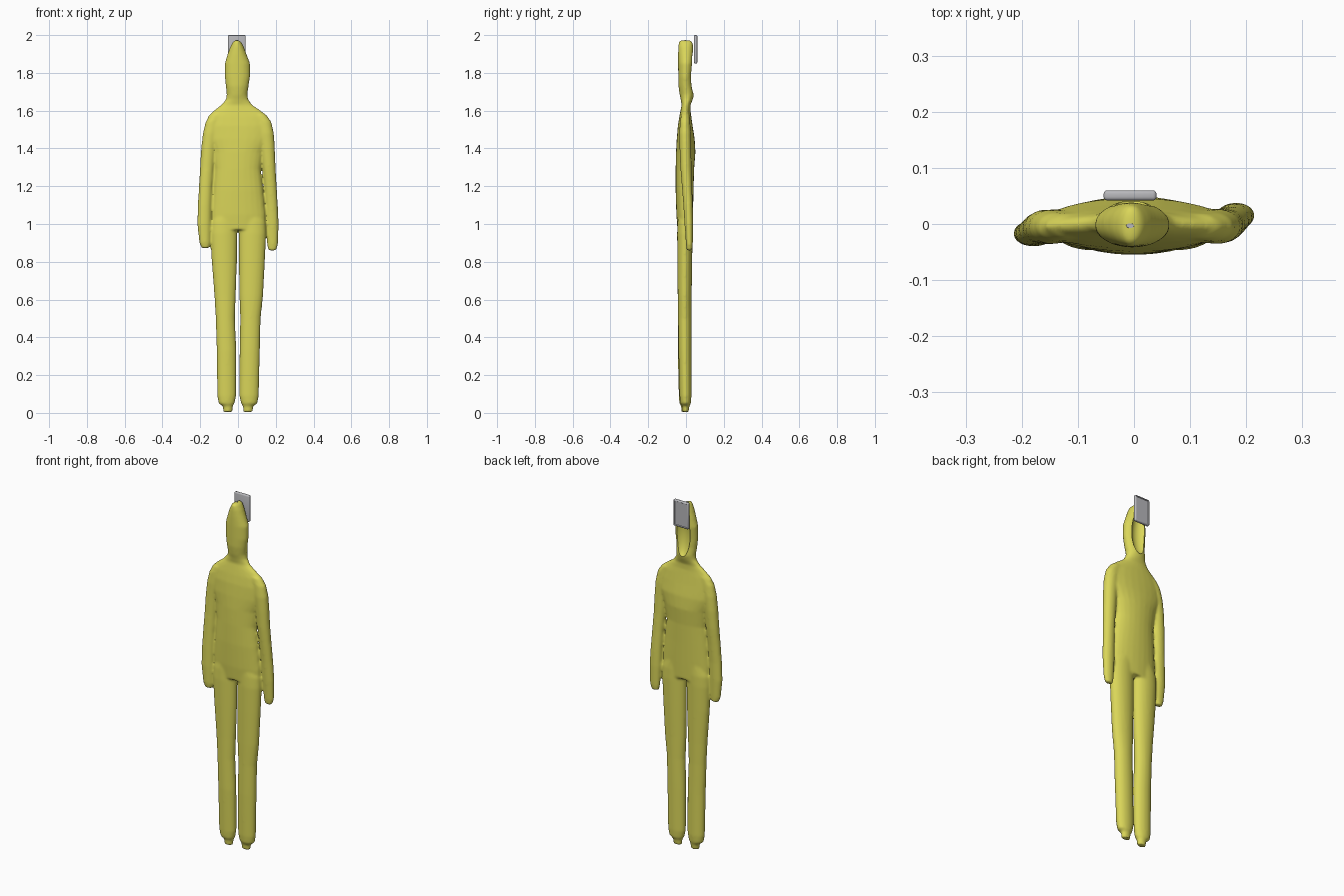
import bpy, bmesh, math


def material(name, rgb):
    m = bpy.data.materials.new(name)
    m.diffuse_color = (*rgb, 1)
    return m


YELLOW = material("suit yellow", (0.70, 0.67, 0.10))
GREY = material("device grey", (0.48, 0.48, 0.50))


def loft(bm, rings, n=24):
    """Rings given as (z, x_min, x_max, y_min, y_max)."""
    loops = []
    for z, x0, x1, y0, y1 in rings:
        cx, cy, rx, ry = (x0 + x1) / 2, (y0 + y1) / 2, (x1 - x0) / 2, (y1 - y0) / 2
        loops.append([bm.verts.new((cx + rx * math.cos(a), cy + ry * math.sin(a), z))
                      for a in (2 * math.pi * i / n for i in range(n))])
    for a, b in zip(loops, loops[1:]):
        for i in range(n):
            j = (i + 1) % n
            bm.faces.new((a[i], a[j], b[j], b[i]))
    bm.faces.new(loops[0][::-1])
    bm.faces.new(loops[-1])


def make_object(name, bm, mat):
    bmesh.ops.recalc_face_normals(bm, faces=bm.faces)
    me = bpy.data.meshes.new(name)
    bm.to_mesh(me)
    bm.free()
    me.materials.append(mat)
    ob = bpy.data.objects.new(name, me)
    bpy.context.collection.objects.link(ob)
    return ob


bm = bmesh.new()
# torso, neck and hooded head
loft(bm, [
    (0.97, -0.142, 0.146, -0.045, 0.035), (1.05, -0.140, 0.144, -0.051, 0.037),
    (1.18, -0.132, 0.132, -0.055, 0.040), (1.29, -0.124, 0.120, -0.055, 0.043),
    (1.38, -0.135, 0.135, -0.053, 0.050), (1.45, -0.168, 0.172, -0.049, 0.046),
    (1.52, -0.175, 0.178, -0.043, 0.035), (1.57, -0.160, 0.160, -0.035, 0.028),
    (1.60, -0.130, 0.122, -0.029, 0.024), (1.63, -0.090, 0.076, -0.023, 0.024),
    (1.66, -0.064, 0.054, -0.028, 0.036), (1.685, -0.060, 0.050, -0.034, 0.043),
    (1.73, -0.065, 0.056, -0.040, 0.036), (1.78, -0.070, 0.064, -0.041, 0.034),
    (1.85, -0.070, 0.064, -0.042, 0.040), (1.90, -0.055, 0.045, -0.042, 0.040),
    (1.94, -0.040, 0.030, -0.041, 0.038), (1.965, -0.026, 0.016, -0.038, 0.034),
    (1.973, -0.015, 0.004, -0.026, 0.022)])
# legs with tapered cuffs and small feet
loft(bm, [
    (0.005, -0.078, -0.030, -0.024, 0.012), (0.035, -0.080, -0.028, -0.026, 0.016),
    (0.05, -0.103, -0.018, -0.035, 0.022), (0.09, -0.110, -0.010, -0.038, 0.025),
    (0.33, -0.113, -0.009, -0.044, 0.025), (0.50, -0.118, -0.016, -0.044, 0.025),
    (0.62, -0.125, -0.012, -0.044, 0.027), (0.81, -0.140, -0.006, -0.046, 0.031),
    (0.95, -0.146, -0.004, -0.047, 0.034), (1.01, -0.143, 0.000, -0.045, 0.034),
    (1.08, -0.120, 0.010, -0.040, 0.030)])
loft(bm, [
    (0.005, 0.028, 0.078, -0.018, 0.014), (0.035, 0.026, 0.080, -0.020, 0.018),
    (0.05, 0.016, 0.103, -0.030, 0.026), (0.09, 0.007, 0.110, -0.034, 0.029),
    (0.33, 0.008, 0.116, -0.040, 0.029), (0.50, 0.012, 0.120, -0.042, 0.029),
    (0.62, 0.007, 0.133, -0.044, 0.030), (0.81, 0.005, 0.143, -0.046, 0.033),
    (0.95, 0.004, 0.149, -0.047, 0.035), (1.01, 0.000, 0.146, -0.045, 0.034),
    (1.08, -0.010, 0.120, -0.040, 0.030)])
# arms: one swings slightly forward, the other slightly back
loft(bm, [
    (0.873, -0.194, -0.152, -0.030, 0.000), (0.90, -0.205, -0.146, -0.036, 0.002),
    (1.00, -0.216, -0.143, -0.040, 0.006), (1.10, -0.213, -0.141, -0.040, 0.008),
    (1.20, -0.207, -0.136, -0.038, 0.014), (1.30, -0.201, -0.127, -0.036, 0.022),
    (1.40, -0.195, -0.118, -0.036, 0.026), (1.48, -0.186, -0.105, -0.036, 0.026),
    (1.54, -0.172, -0.095, -0.032, 0.022), (1.58, -0.145, -0.080, -0.026, 0.018)])
loft(bm, [
    (0.860, 0.160, 0.202, 0.004, 0.032), (0.89, 0.154, 0.212, 0.000, 0.036),
    (1.00, 0.147, 0.216, -0.008, 0.038), (1.10, 0.144, 0.211, -0.014, 0.036),
    (1.20, 0.138, 0.205, -0.022, 0.032), (1.30, 0.128, 0.199, -0.030, 0.029),
    (1.40, 0.118, 0.195, -0.034, 0.028), (1.48, 0.105, 0.190, -0.036, 0.027),
    (1.54, 0.095, 0.177, -0.032, 0.022), (1.58, 0.080, 0.148, -0.026, 0.018)])
suit = make_object("hooded_suit", bm, YELLOW)

# fuse limbs and soften the joins
rm = suit.modifiers.new("fuse", 'REMESH')
rm.mode = 'VOXEL'
rm.voxel_size = 0.006
sm = suit.modifiers.new("soften", 'SMOOTH')
sm.factor = 0.5
sm.iterations = 8

# hollow face opening on the back side of the hood
bm = bmesh.new()
bmesh.ops.create_uvsphere(bm, u_segments=40, v_segments=24, radius=1)
for v in bm.verts:
    v.co = (v.co.x * 0.047 - 0.004, v.co.y * 0.045 + 0.048, v.co.z * 0.125 + 1.80)
cutter = make_object("face_opening_cutter", bm, YELLOW)
cutter.hide_render = True
bo = suit.modifiers.new("face opening", 'BOOLEAN')
bo.operation = 'DIFFERENCE'
bo.solver = 'EXACT'
bo.object = cutter
dg = bpy.context.evaluated_depsgraph_get()
baked = bpy.data.meshes.new_from_object(suit.evaluated_get(dg))
suit.modifiers.clear()
suit.data = baked
bpy.data.objects.remove(cutter)

# flat device behind the head with a recessed panel
bm = bmesh.new()
bmesh.ops.create_cube(bm, size=1)
for v in bm.verts:
    v.co = (v.co.x * 0.094 - 0.007, v.co.y * 0.018 + 0.051, v.co.z * 0.15 + 1.925)
bmesh.ops.bevel(bm, geom=bm.edges[:], offset=0.006, segments=3, affect='EDGES', profile=0.5)
bm.normal_update()
back = [f for f in bm.faces if f.normal.y > 0.99 and f.calc_area() > 0.005]
bmesh.ops.inset_region(bm, faces=back, thickness=0.004, depth=-0.004)
device = make_object("flat_device", bm, GREY)

# tiny stud on the hood tip
bm = bmesh.new()
bmesh.ops.create_cone(bm, cap_ends=True, segments=12, radius1=0.008, radius2=0.007, depth=0.012)
for v in bm.verts:
    v.co.x -= 0.007
    v.co.y = v.co.y * 0.6 - 0.003
    v.co.z += 1.968
stud = make_object("hood_stud", bm, GREY)

for ob in (suit, device, stud):
    bpy.ops.object.select_all(action='DESELECT')
    ob.select_set(True)
    bpy.context.view_layer.objects.active = ob
    bpy.ops.object.shade_smooth_by_angle(angle=math.radians(40))
